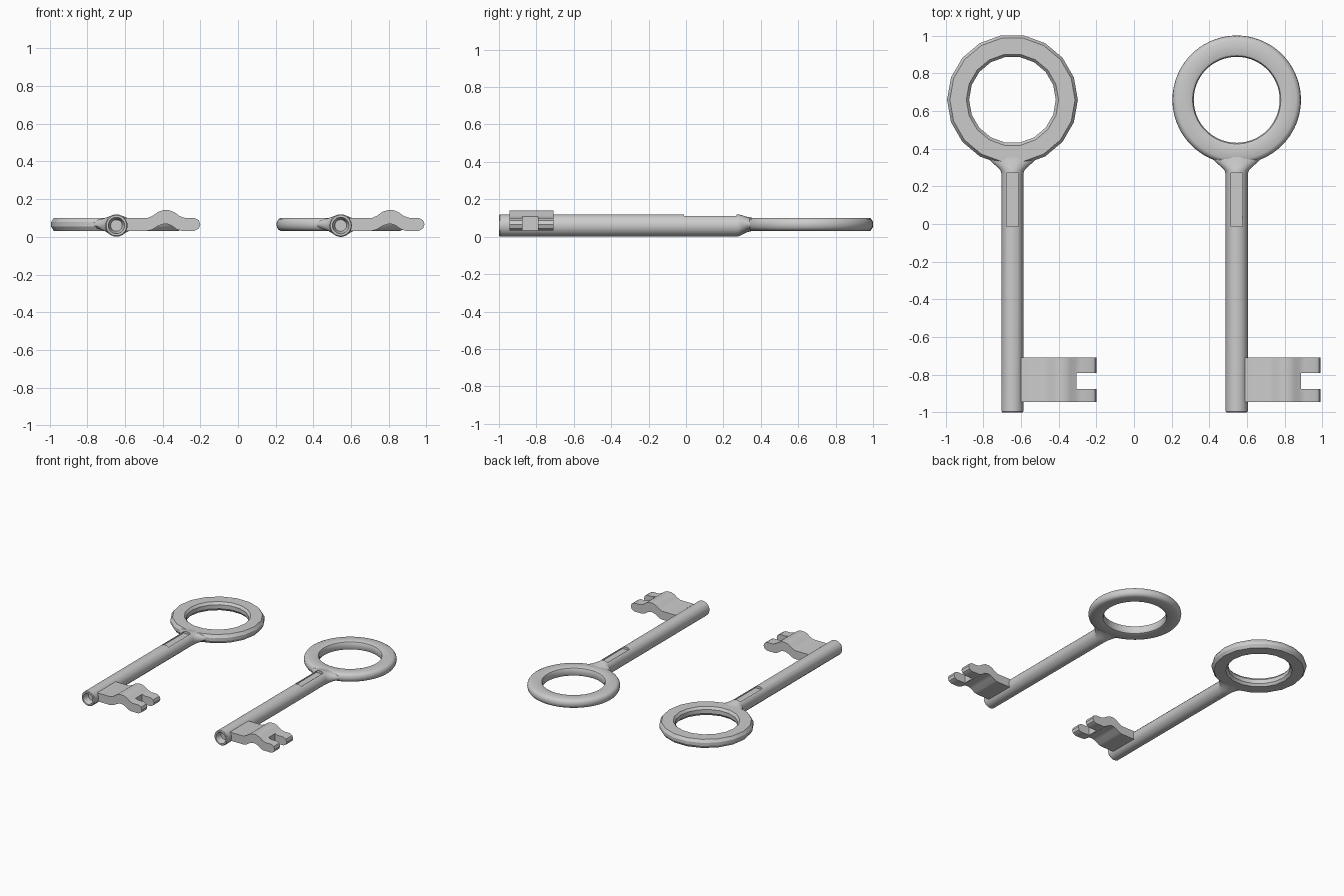
import bpy, bmesh, math

if "Cube" in bpy.data.objects:
    bpy.data.objects.remove(bpy.data.objects["Cube"])

BOW_Y, SHAFT_Z, BOW_Z = 0.659, 0.06, 0.066


def make(name, rings, closed=False, angle=32):
    """Skin a list of equal-length point loops; cap the ends or join last to first."""
    bm = bmesh.new()
    loops = [[bm.verts.new(p) for p in ring] for ring in rings]
    pairs = list(zip(loops, loops[1:] + loops[:1])) if closed else list(zip(loops, loops[1:]))
    n = len(loops[0])
    for a, b in pairs:
        for i in range(n):
            j = (i + 1) % n
            bm.faces.new((a[i], a[j], b[j], b[i]))
    if not closed:
        bm.faces.new(loops[0])
        bm.faces.new(loops[-1])
    bmesh.ops.recalc_face_normals(bm, faces=bm.faces)
    me = bpy.data.meshes.new(name)
    bm.to_mesh(me)
    bm.free()
    ob = bpy.data.objects.new(name, me)
    bpy.context.collection.objects.link(ob)
    smooth(ob, angle)
    return ob


def smooth(ob, angle=32):
    bpy.ops.object.select_all(action='DESELECT')
    ob.select_set(True)
    bpy.context.view_layer.objects.active = ob
    bpy.ops.object.shade_smooth_by_angle(angle=math.radians(angle))


def cut_box(ob, x0, x1, y0, y1, z0, z1):
    """Subtract a box from ob and remove the cutter."""
    rings = [[(x0, y, z0), (x1, y, z0), (x1, y, z1), (x0, y, z1)] for y in (y0, y1)]
    cutter = make("cutter", rings)
    cutter.hide_render = True
    mod = ob.modifiers.new("cut", 'BOOLEAN')
    mod.operation, mod.solver, mod.object = 'DIFFERENCE', 'EXACT', cutter
    bpy.context.view_layer.objects.active = ob
    bpy.ops.object.modifier_apply(modifier="cut")
    bpy.data.objects.remove(cutter)
    smooth(ob)


def circle(n, phase=0.0):
    return [(math.cos(a), math.sin(a)) for a in (2 * math.pi * (i + phase) / n for i in range(n))]


# Shaft sections: y, half width, half height, centre z (from blind hole out and up to the bow)
SHAFT = [(-0.95, .031, .031, .06), (-1.0, .044, .044, .06), (-1.0, .055, .055, .06),
         (-0.994, .059, .06, .06), (0.265, .059, .06, .06), (0.285, .065, .058, .061),
         (0.303, .083, .051, .063), (0.325, .108, .042, .065), (0.35, .135, .036, .066),
         (0.39, .135, .031, .066)]

# Bit outline: x from shaft axis, z
BIT = [(.045, .1), (.165, .1), (.195, .113), (.222, .133), (.248, .141), (.28, .141),
       (.308, .13), (.335, .11), (.365, .1), (.415, .1), (.437, .088), (.445, .066),
       (.437, .044), (.415, .032), (.345, .032), (.32, .04), (.292, .06), (.272, .067),
       (.248, .067), (.222, .058), (.19, .038), (.165, .032), (.045, .032)]


def key(prefix, cx, bow_sides, shaft_sides, section):
    # Bow ring
    make(prefix + "_bow", [[(cx + r * c, BOW_Y + r * s, BOW_Z + z) for r, z in section]
                           for c, s in circle(bow_sides)], closed=True)
    # Hollow-ended shaft flaring into the bow, with recessed label slot
    shaft = make(prefix + "_shaft", [[(cx + w * c, y, z + h * s) for c, s in circle(shaft_sides, .5)]
                                     for y, w, h, z in SHAFT])
    cut_box(shaft, cx - .031, cx + .031, -0.012, 0.27, 0.1, 0.2)
    # Wavy bit with end notch
    bit = make(prefix + "_bit", [[(cx + x, y, z) for x, z in BIT] for y in (-0.945, -0.708)])
    cut_box(bit, cx + .34, cx + .5, -0.875, -0.79, 0.0, 0.2)


# Faceted key with chamfered bow
key("faceted_key", -0.645, 18, 16,
    [(.347, -.012), (.347, .012), (.332, .035), (.245, .035), (.23, .016),
     (.23, -.016), (.245, -.035), (.332, -.035)])

# Smooth key with rounded bow
key("smooth_key", 0.545, 72, 32,
    [(.341, 0), (.338, .016), (.33, .028), (.316, .035), (.246, .035), (.234, .03), (.228, .018),
     (.228, -.018), (.234, -.03), (.246, -.035), (.316, -.035), (.33, -.028), (.338, -.016)])
